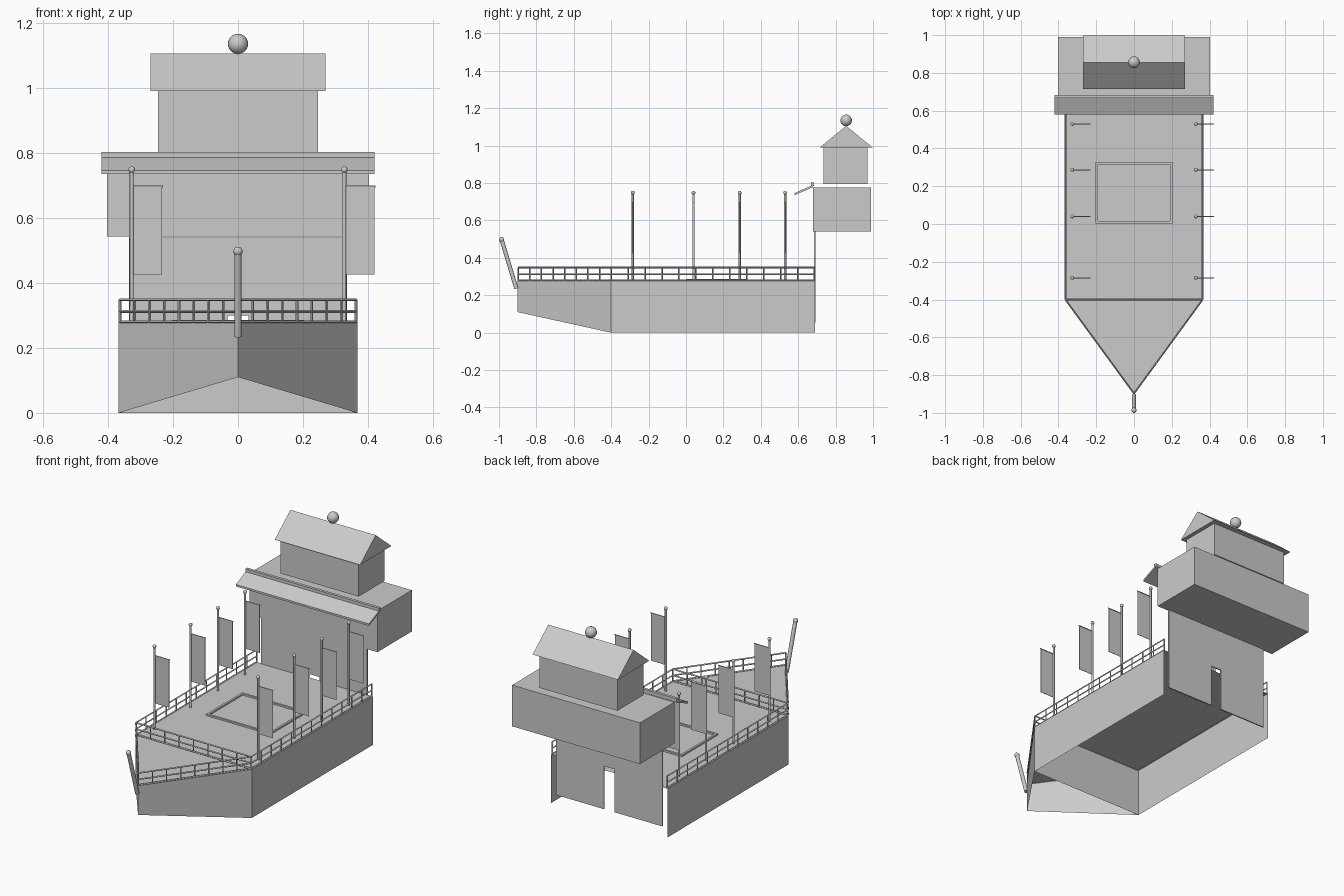
import bpy, math
from mathutils import Vector

if "Cube" in bpy.data.objects:
    bpy.data.objects.remove(bpy.data.objects["Cube"])

grey = bpy.data.materials.new("plain grey")
grey.diffuse_color = (0.6, 0.6, 0.6, 1)
grey.use_nodes = True
grey.node_tree.nodes["Principled BSDF"].inputs["Base Color"].default_value = grey.diffuse_color


def mesh(name, verts, faces):
    me = bpy.data.meshes.new(name)
    me.from_pydata(verts, [], faces)
    me.materials.append(grey)
    ob = bpy.data.objects.new(name, me)
    bpy.context.collection.objects.link(ob)
    return ob


def box(name, x0, x1, y0, y1, z0, z1):
    v = [(x, y, z) for x in (x0, x1) for y in (y0, y1) for z in (z0, z1)]
    f = [(0, 1, 3, 2), (4, 6, 7, 5), (0, 4, 5, 1), (2, 3, 7, 6), (0, 2, 6, 4), (1, 5, 7, 3)]
    return mesh(name, v, f)


def prism(name, profile, x0, x1):
    """Extrude a (y, z) profile along x."""
    n = len(profile)
    v = [(x, y, z) for x in (x0, x1) for y, z in profile]
    f = [tuple(range(n))[::-1], tuple(range(n, 2 * n))]
    f += [(i, (i + 1) % n, n + (i + 1) % n, n + i) for i in range(n)]
    return mesh(name, v, f)


def rod(name, a, b, r, sides=8):
    a, b = Vector(a), Vector(b)
    bpy.ops.mesh.primitive_cylinder_add(vertices=sides, radius=r, depth=(b - a).length,
                                        location=(a + b) / 2,
                                        rotation=(b - a).to_track_quat('Z', 'Y').to_euler())
    ob = bpy.context.object
    ob.name = name
    ob.data.materials.append(grey)
    bpy.ops.object.shade_smooth_by_angle(angle=math.radians(50))


def ball(name, loc, r):
    bpy.ops.mesh.primitive_uv_sphere_add(segments=20, ring_count=12, radius=r, location=loc)
    ob = bpy.context.object
    ob.name = name
    ob.data.materials.append(grey)
    bpy.ops.object.shade_smooth()


# Hull: deck, side walls, bow walls and bulkhead, open below and at the stern
W, D = 0.367, 0.277
plan = [(-W, 0.69, 0), (-W, -0.4, 0), (0, -0.9, 0.11), (W, -0.4, 0), (W, 0.69, 0)]
verts = plan + [(x, y, D) for x, y, z in plan]
mesh("hull", verts, [(0, 1, 6, 5), (1, 2, 7, 6), (2, 3, 8, 7), (3, 4, 9, 8),
                     (5, 6, 8, 9), (6, 7, 8), (1, 3, 8, 6)])


# Railings
def railing(name, a, b, n):
    for z in (D + 0.003, 0.312, 0.348):
        rod(name + "_bar", (*a, z), (*b, z), 0.0045, 4)
    for i in range(n + 1):
        p = Vector(a).lerp(Vector(b), i / n)
        rod(name + "_post", (p.x, p.y, D), (p.x, p.y, 0.348), 0.004, 4)


R = 0.363
for s in (-1, 1):
    railing("side_rail", (s * R, 0.687), (s * R, -0.4), 12)
    railing("bow_rail", (s * R, -0.4), (0, -0.897), 8)
railing("cross_rail", (-R, -0.4), (R, -0.4), 8)

# Bow post with knob
rod("bow_post", (0, -0.907, 0.235), (0, -0.985, 0.495), 0.011, 12)
ball("bow_knob", (0, -0.986, 0.497), 0.014)

# Hatch frame on the deck
for s in (-1, 1):
    box("hatch_frame_side", s * 0.197 - 0.006, s * 0.197 + 0.006, 0.003, 0.328, D, 0.286)
for y in (0.009, 0.322):
    box("hatch_frame_end", -0.191, 0.191, y - 0.006, y + 0.006, D, 0.286)

# Banner poles
for x in (-0.327, 0.327):
    for y in (-0.285, 0.04, 0.287, 0.53):
        rod("banner_pole", (x, y, D), (x, y, 0.745), 0.006)
        ball("pole_knob", (x, y, 0.748), 0.01)
        rod("banner_bar", (x, y, 0.697), (x + 0.096, y, 0.697), 0.003, 6)
        box("banner", x + 0.005, x + 0.093, y - 0.001, y + 0.001, 0.425, 0.697)

# Stern wall with low door gap
box("stern_wall_upper", -0.335, 0.335, 0.685, 0.692, 0.30, 0.54)
for x0, x1 in ((-0.335, -0.033), (0.033, 0.335)):
    box("stern_wall_lower", x0, x1, 0.685, 0.692, 0.055, 0.30)

# Overhanging cabin, awning and awning beam
box("lower_cabin", -0.403, 0.403, 0.68, 0.99, 0.542, 0.777)
prism("awning", [(0.58, 0.735), (0.68, 0.778), (0.68, 0.79), (0.58, 0.746)], -0.42, 0.42)
box("awning_beam", -0.42, 0.42, 0.668, 0.684, 0.785, 0.802)

# Upper cabin, gable roof and finial
box("upper_cabin", -0.246, 0.246, 0.735, 0.97, 0.796, 0.992)
prism("roof", [(0.715, 0.99), (0.998, 0.99), (0.856, 1.106)], -0.269, 0.269)
ball("finial", (0, 0.856, 1.135), 0.031)
